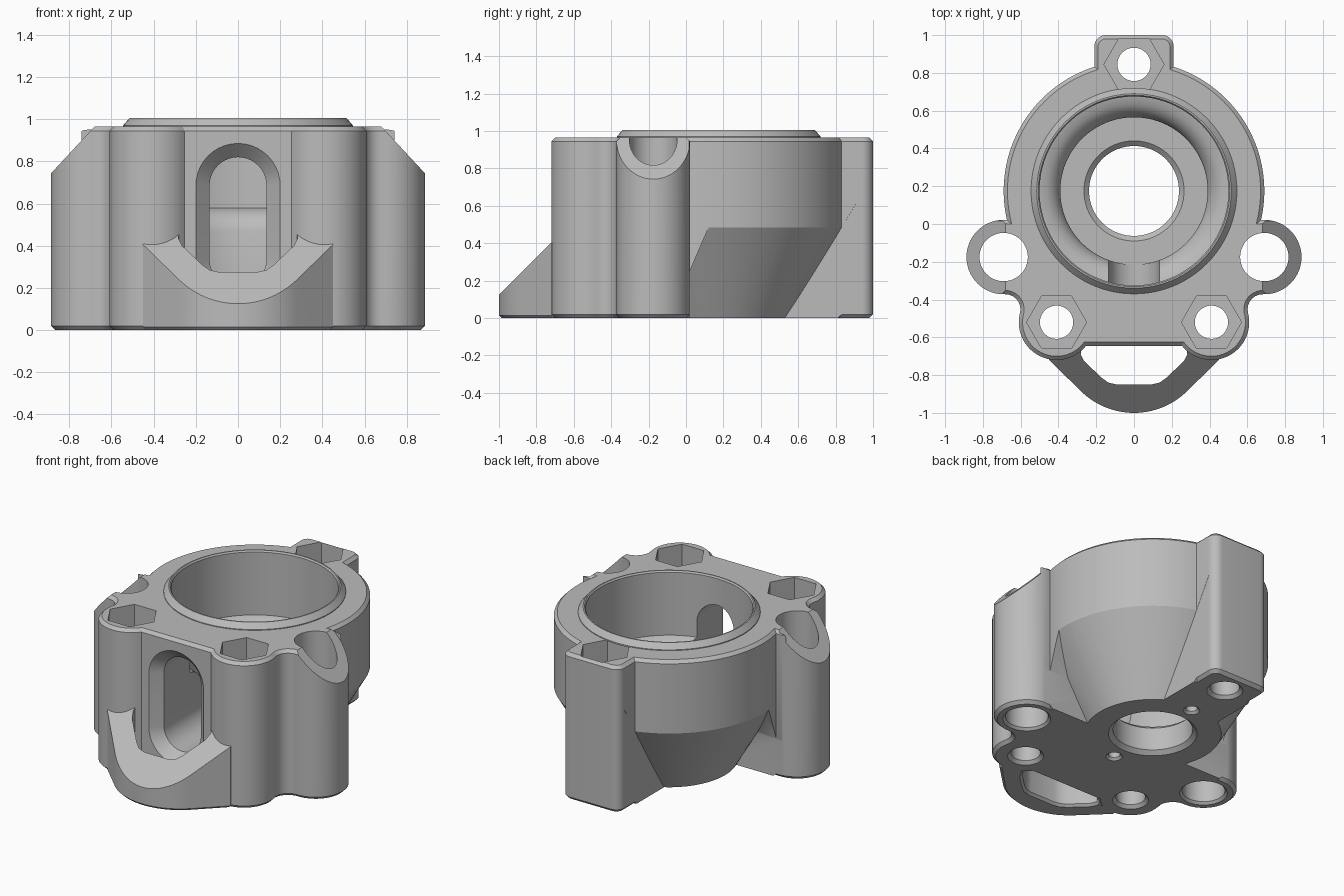
import bpy, bmesh, math
from mathutils import Vector, Matrix

cube = bpy.data.objects.get("Cube")
if cube:
    bpy.data.objects.remove(cube, do_unlink=True)

grey = bpy.data.materials.new("plain_grey")
grey.use_nodes = True
grey.diffuse_color = (0.5, 0.5, 0.5, 1)
grey.node_tree.nodes["Principled BSDF"].inputs["Base Color"].default_value = grey.diffuse_color

TOP = 0.965
BORE = Vector((0, 0.175))
EAR, EAR_R = Vector((0.69, -0.175)), 0.197
LOBE, LOBE_R = Vector((0.41, -0.52)), 0.2
BACK_BOLT = Vector((0, 0.845))
BODY_R, BOSS_X, WALL_Y = 0.69, 0.21, -0.645


# ---- helpers ----
def finish(bm, name):
    bmesh.ops.remove_doubles(bm, verts=bm.verts, dist=1e-5)
    bmesh.ops.recalc_face_normals(bm, faces=bm.faces)
    mesh = bpy.data.meshes.new(name)
    bm.to_mesh(mesh)
    bm.free()
    mesh.materials.append(grey)
    ob = bpy.data.objects.new(name, mesh)
    bpy.context.collection.objects.link(ob)
    return ob


def loft(rings):
    """Closed solid through rings of equal point count."""
    bm = bmesh.new()
    rows = [[bm.verts.new(p) for p in ring] for ring in rings]
    n = len(rows[0])
    for a, b in zip(rows, rows[1:]):
        for i in range(n):
            j = (i + 1) % n
            bm.faces.new((a[i], a[j], b[j], b[i]))
    bm.faces.new(rows[0])
    bm.faces.new(rows[-1])
    bmesh.ops.recalc_face_normals(bm, faces=bm.faces)
    return bm


def prism(pts, z0, z1):
    return loft([[(p[0], p[1], z) for p in pts] for z in (z0, z1)])


def chamfer(bm, heights, size):
    edges = [e for e in bm.edges
             if any(all(abs(v.co.z - h) < 1e-5 for v in e.verts) for h in heights)]
    bmesh.ops.bevel(bm, geom=edges, offset=size, segments=1, affect='EDGES')


def lathe(profile, centre, closed=False, steps=96):
    bm = bmesh.new()
    vs = [bm.verts.new((centre[0] + r, centre[1], z)) for r, z in profile]
    es = [bm.edges.new(pair) for pair in zip(vs, vs[1:])]
    if closed:
        es.append(bm.edges.new((vs[-1], vs[0])))
    bmesh.ops.spin(bm, geom=vs + es, cent=(centre[0], centre[1], 0), axis=(0, 0, 1),
                   angle=math.tau, steps=steps, use_merge=True)
    bmesh.ops.remove_doubles(bm, verts=bm.verts, dist=1e-5)
    return bm


def trim(bm, point, normal):
    """Remove everything on the normal side of a plane and cap the cut."""
    bmesh.ops.bisect_plane(bm, geom=bm.verts[:] + bm.edges[:] + bm.faces[:],
                           plane_co=point, plane_no=normal, clear_outer=True)
    bmesh.ops.holes_fill(bm, edges=[e for e in bm.edges if e.is_boundary], sides=0)


def cut(target, bm):
    tool = finish(bm, "cutter")
    tool.hide_render = True
    mod = target.modifiers.new("cut", 'BOOLEAN')
    mod.operation, mod.solver, mod.object = 'DIFFERENCE', 'EXACT', tool
    bpy.context.view_layer.objects.active = target
    bpy.ops.object.modifier_apply(modifier=mod.name)
    bpy.data.objects.remove(tool, do_unlink=True)


def meet(c1, r1, c2, r2):
    """Crossing point of two circles, on the left of the way c1 -> c2."""
    d = c2 - c1
    a = (r1 * r1 - r2 * r2 + d.length_squared) / (2 * d.length)
    u = d.normalized()
    return c1 + u * a + Vector((-u.y, u.x)) * math.sqrt(r1 * r1 - a * a)


def arc(c, r, p, q, n, clockwise=True):
    a, b = (math.atan2(v.y - c.y, v.x - c.x) for v in (p, q))
    sweep = -((a - b) % math.tau) if clockwise else (b - a) % math.tau
    return [c + Vector((math.cos(a + sweep * i / n), math.sin(a + sweep * i / n))) * r
            for i in range(n + 1)]


def mirrored(half):
    return half + [Vector((-p.x, p.y)) for p in reversed(half)]


# ---- body outline, right half from back to front ----
corner = Vector((BOSS_X - 0.06, 0.94))
boss_foot = Vector((BOSS_X, BORE.y + math.sqrt(BODY_R ** 2 - BOSS_X ** 2)))
notch = meet(BORE, BODY_R, EAR, EAR_R)
blend_r = 0.08
blend = meet(EAR, EAR_R + blend_r, LOBE, LOBE_R + blend_r)
if blend.x < LOBE.x + 0.2:
    blend = meet(LOBE, LOBE_R + blend_r, EAR, EAR_R + blend_r)
ear_end = EAR + (blend - EAR).normalized() * EAR_R
lobe_start = LOBE + (blend - LOBE).normalized() * LOBE_R
lobe_end = Vector((LOBE.x - math.sqrt(LOBE_R ** 2 - (WALL_Y - LOBE.y) ** 2), WALL_Y))

half = arc(corner, 0.06, corner + Vector((0, 1)), corner + Vector((1, 0)), 8)
half += arc(BORE, BODY_R, boss_foot, notch, 40)
half += arc(EAR, EAR_R, notch, ear_end, 32)[1:]
half += arc(blend, blend_r, ear_end, lobe_start, 10, clockwise=False)[1:]
half += arc(LOBE, LOBE_R, lobe_start, lobe_end, 28)[1:]

bm = prism(mirrored(half), 0, TOP)
chamfer(bm, (0, TOP), 0.02)
body = finish(bm, "housing_body")

# ---- tapered lower back, one cut each side of the boss ----
slope = (BODY_R - 0.41) / 0.485
for side in (1, -1):
    bm = lathe([(0.41 - 0.1 * slope, -0.1), (0.8, -0.1), (0.8, 0.39 / slope)], BORE, closed=True)
    trim(bm, (0, 0.02, 0), (0, -1, 0))
    trim(bm, (BOSS_X - 0.001, 0, 0), (-1, 0, 0))
    trim(bm, (0, 0.02, 0.25), (0, -1, 0.43))
    bmesh.ops.transform(bm, matrix=Matrix.Diagonal((side, 1, 1, 1)), verts=bm.verts)
    cut(body, bm)

# ---- stepped bore and bottom opening ----
cut(body, lathe([(0, 0.2), (0.39, 0.2), (0.39, 0.47), (0.4, 0.51), (0.425, 0.545),
                 (0.46, 0.57), (0.5, 0.58), (0.5, 1.1), (0, 1.1)], BORE))
cut(body, lathe([(0, -0.1), (0.265, -0.1), (0.265, 0), (0.238, 0.025), (0.238, 0.175),
                 (0.265, 0.2), (0.265, 0.25), (0, 0.25)], BORE))


# ---- round holes, nut pockets and pilot holes ----
def hole(c, r, top, flare):
    cut(body, lathe([(0, -0.1), (r + flare, -0.1), (r + flare, 0), (r, flare),
                     (r, top), (0, top)], c, steps=48))


for c in (LOBE, Vector((-LOBE.x, LOBE.y)), BACK_BOLT):
    hole(c, 0.088, 0.8, 0.02)
    hexagon = [c + Vector((math.cos(i * math.pi / 3), math.sin(i * math.pi / 3))) * 0.159
               for i in range(6)]
    cut(body, prism(hexagon, 0.66, 1.1))
for side in (1, -1):
    hole(Vector((side * EAR.x, EAR.y)), 0.128, 1.1, 0.015)
    hole(BORE + Vector((0, side * 0.36)), 0.035, 0.1, 0.015)
    # sloping top of each ear
    wedge = [(0.885, 0.745), (0.68, 0.966), (0.588, 1.065), (1.0, 1.065), (1.0, 0.621)]
    cut(body, loft([[(side * x, y, z) for x, z in wedge] for y in (-0.42, 0.015)]))


# ---- front window with a flared edge ----
def slot(y, r, low=0.335, high=0.685, n=20):
    ring = []
    for start, z in ((0, high), (math.pi, low)):
        for i in range(n + 1):
            a = start + math.pi * i / n
            ring.append((r * math.cos(a), y, z + r * math.sin(a)))
    return ring


cut(body, loft([slot(-0.8, 0.2), slot(WALL_Y, 0.2), slot(-0.58, 0.135), slot(-0.1, 0.135)]))

# ---- raised rim around the bore ----
rim = finish(lathe([(0.5, 0.96), (0.545, 0.96), (0.545, 0.97), (0.515, 1.005),
                    (0.507, 1.005), (0.5, 0.995)], BORE, closed=True), "bore_rim")

# ---- front loop with a sloping top ----
turn = Vector((0, -0.6))
outer = [Vector((0.45, -0.68)), Vector((0.45, -0.72))]
outer += arc(turn, 0.4, turn + Vector((1, -1)), turn + Vector((0, -1)), 14)[:-1]
outer = outer + [Vector((0, -1))] + [Vector((-p.x, p.y)) for p in reversed(outer)]
inner = [Vector(p) for p in ((-0.28, -0.66), (-0.282, -0.69), (-0.265, -0.725),
                             (-0.17, -0.815), (-0.135, -0.84), (-0.09, -0.85))]
bm = prism(outer + mirrored(inner), 0, 0.6)
chamfer(bm, (0,), 0.015)
trim(bm, (0, -1, 0.125), (0, -1, 1))
loop = finish(bm, "front_loop")

# ---- smooth shading with sharp edges ----
bpy.ops.object.select_all(action='DESELECT')
for ob in (body, rim, loop):
    ob.select_set(True)
bpy.context.view_layer.objects.active = body
bpy.ops.object.shade_smooth_by_angle(angle=math.radians(25))
